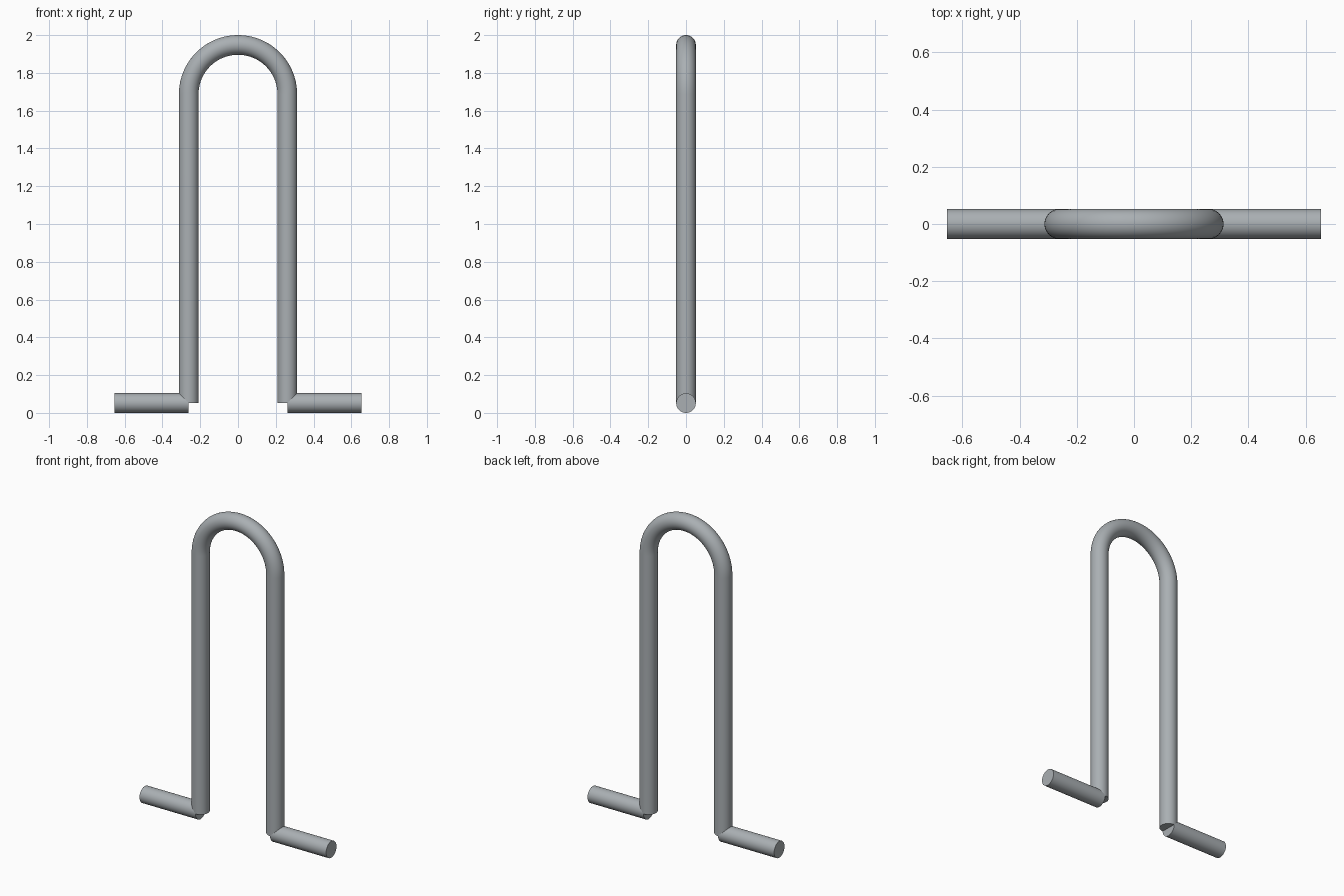
import bpy, bmesh, math
from mathutils import Vector

if "Cube" in bpy.data.objects:
    bpy.data.objects.remove(bpy.data.objects["Cube"])

R = 0.052         # rod radius
LEG_X = 0.261     # leg offset and bend radius
BEND_Z = 2.0 - R - LEG_X
FOOT_X = 0.653    # outer end of the feet
SIDES = 48

steel = bpy.data.materials.new("grey_steel")
steel.diffuse_color = (0.40, 0.43, 0.45, 1)
steel.use_nodes = True
steel.node_tree.nodes["Principled BSDF"].inputs["Base Color"].default_value = steel.diffuse_color


def rod(name, path):
    """Sweep a capped round section along (x, z, angle) stations in the XZ plane."""
    bm = bmesh.new()
    rings = []
    for x, z, a in path:
        side = Vector((math.cos(a), 0, math.sin(a)))   # in-plane normal of the path
        ring = []
        for i in range(SIDES):
            t = 2 * math.pi * i / SIDES
            ring.append(bm.verts.new(Vector((x, 0, z)) + R * (side * math.cos(t) + Vector((0, math.sin(t), 0)))))
        rings.append(ring)
    for a, b in zip(rings, rings[1:]):
        for i in range(SIDES):
            j = (i + 1) % SIDES
            bm.faces.new((a[i], a[j], b[j], b[i]))
    bm.faces.new(rings[0])
    bm.faces.new(rings[-1])
    bmesh.ops.recalc_face_normals(bm, faces=bm.faces)
    mesh = bpy.data.meshes.new(name)
    bm.to_mesh(mesh)
    bm.free()
    mesh.materials.append(steel)
    obj = bpy.data.objects.new(name, mesh)
    bpy.context.collection.objects.link(obj)
    bpy.ops.object.select_all(action='DESELECT')
    obj.select_set(True)
    bpy.context.view_layer.objects.active = obj
    bpy.ops.object.shade_smooth_by_angle(angle=math.radians(40))


# Two legs joined by a half-circle bend
BEND_STEPS = 40
bend = [(LEG_X * math.cos(a), BEND_Z + LEG_X * math.sin(a), a)
        for a in (math.pi * i / BEND_STEPS for i in range(BEND_STEPS + 1))]
rod("hoop", [(LEG_X, R, 0)] + bend + [(-LEG_X, R, math.pi)])

# Feet pointing outwards from the bottom of each leg
for label, s in (("left", -1), ("right", 1)):
    rod(label + "_foot", [(s * LEG_X, R, math.pi / 2), (s * FOOT_X, R, math.pi / 2)])
